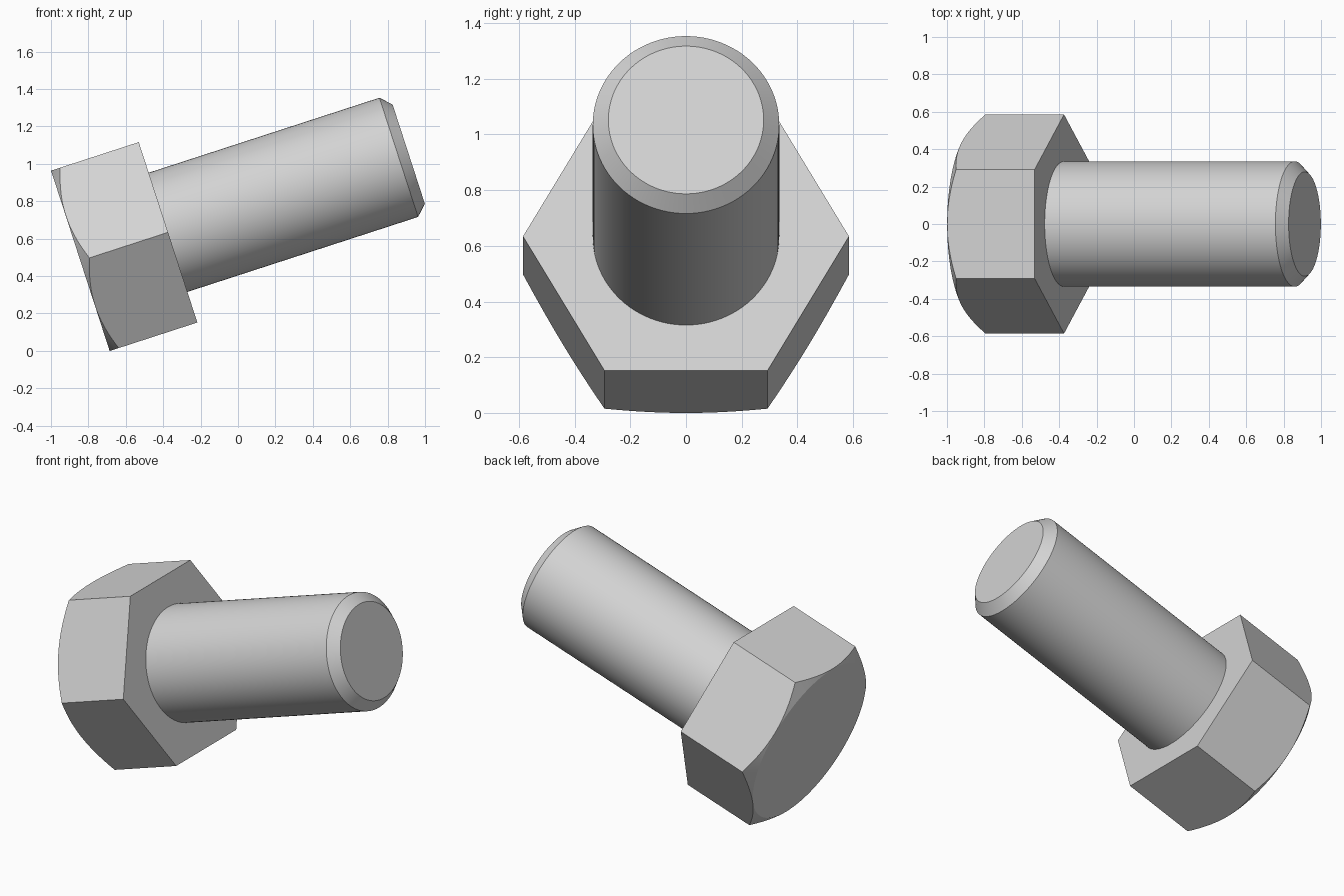
import bpy, bmesh
from math import radians, cos, sin, tan
from mathutils import Matrix

if "Cube" in bpy.data.objects:
    bpy.data.objects.remove(bpy.data.objects["Cube"])

SEGMENTS = 96          # divisible by six, so the hexagon corners fall on vertices
APOTHEM = 0.507        # half the distance across the head's flats
HEAD_HEIGHT = 0.492
CHAMFER_SLOPE = tan(radians(32.5))

steel = bpy.data.materials.new("steel_grey")
steel.use_nodes = True
steel.diffuse_color = (0.65, 0.65, 0.65, 1)
steel.node_tree.nodes["Principled BSDF"].inputs["Base Color"].default_value = (0.65, 0.65, 0.65, 1)

# The bolt's axis rises 18 degrees towards +x; the origin is the centre of the head's underside
placement = Matrix.Translation((-0.374, 0, 0.634)) @ Matrix.Rotation(radians(72), 4, 'Y')


def hex_radius(angle):
    return APOTHEM / cos((angle + radians(30)) % radians(60) - radians(30))


def loft(name, sections):
    """Join closed rings along the bolt axis; each section maps an angle to (radius, height)."""
    bm = bmesh.new()
    angles = [radians(360) * i / SEGMENTS for i in range(SEGMENTS)]
    rings = []
    for section in sections:
        ring = []
        for a in angles:
            r, h = section(a)
            ring.append(bm.verts.new((r * cos(a), r * sin(a), h)))
        rings.append(ring)
    for low, high in zip(rings, rings[1:]):
        for i in range(SEGMENTS):
            j = (i + 1) % SEGMENTS
            bm.faces.new((low[i], low[j], high[j], high[i]))
    bm.faces.new(rings[0])
    bm.faces.new(rings[-1])
    bmesh.ops.recalc_face_normals(bm, faces=bm.faces)
    mesh = bpy.data.meshes.new(name)
    bm.to_mesh(mesh)
    bm.free()
    mesh.materials.append(steel)
    obj = bpy.data.objects.new(name, mesh)
    bpy.context.collection.objects.link(obj)
    obj.matrix_world = placement
    bpy.ops.object.select_all(action='DESELECT')
    obj.select_set(True)
    bpy.context.view_layer.objects.active = obj
    bpy.ops.object.shade_smooth_by_angle(angle=radians(25))
    return obj


def circle(radius, height):
    return lambda a: (radius, height)


# Hexagonal head: flat underside, sides cut by a conical chamfer, round flat crown
def crown_edge(a):
    r = hex_radius(a)
    return r, -HEAD_HEIGHT + (r - APOTHEM) * CHAMFER_SLOPE


loft("hex_head", [
    lambda a: (hex_radius(a), 0),
    crown_edge,
    circle(APOTHEM - 0.002, -HEAD_HEIGHT - 0.001),
])

# Plain round shank with a chamfered tip, rooted slightly inside the head
loft("shank", [
    circle(0.335, -0.05),
    circle(0.335, 1.297),
    circle(0.279, 1.353),
])
